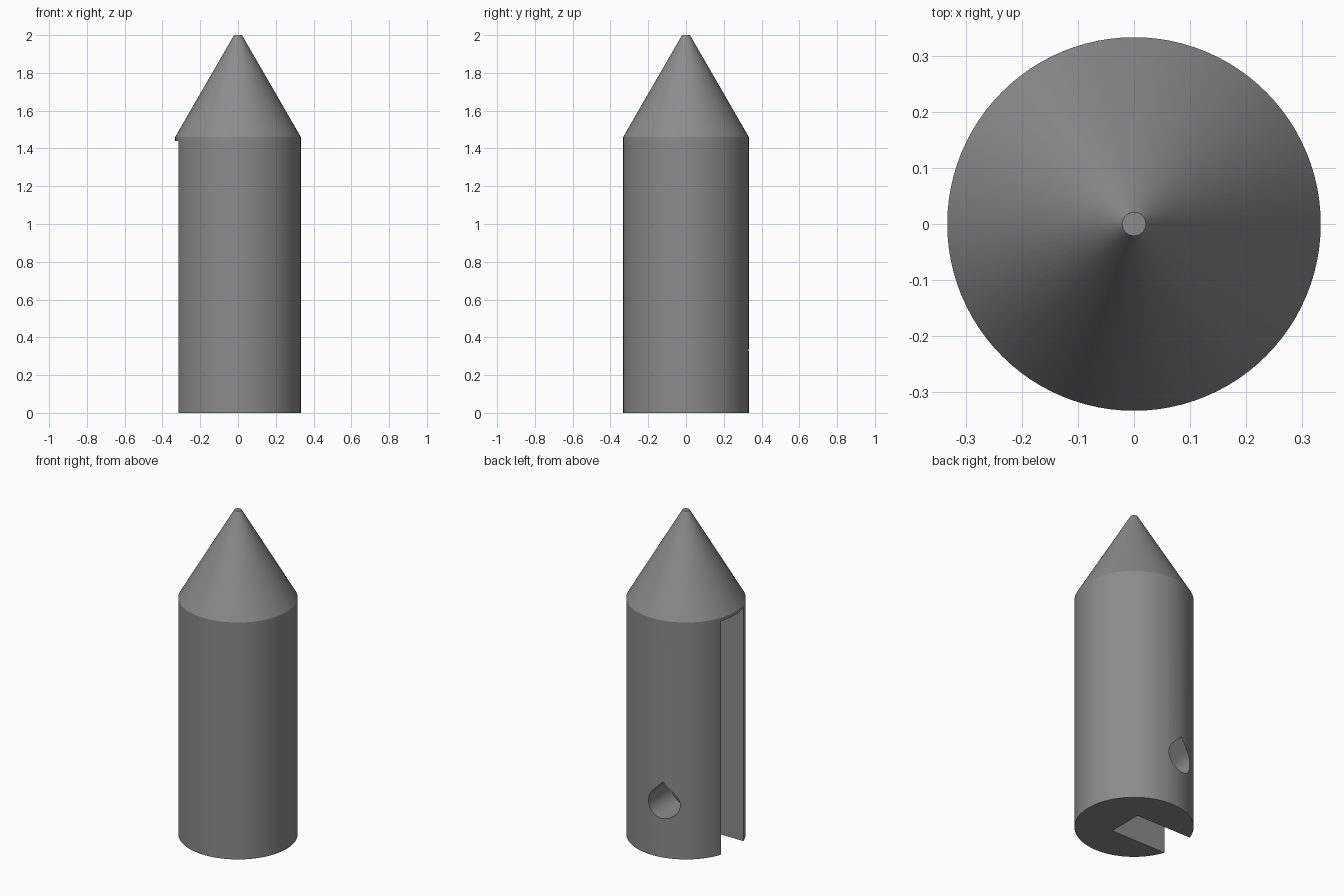
import bpy, bmesh, math

if "Cube" in bpy.data.objects:
    bpy.data.objects.remove(bpy.data.objects["Cube"])

SEGS = 96
R, RIM_Z, TIP_R, TOP = 0.333, 1.46, 0.021, 2.0

grey = bpy.data.materials.new("plain grey")
grey.diffuse_color = (0.26, 0.26, 0.26, 1)
grey.use_nodes = True
grey.node_tree.nodes["Principled BSDF"].inputs["Base Color"].default_value = grey.diffuse_color


def add_object(name, bm):
    bmesh.ops.recalc_face_normals(bm, faces=bm.faces)
    mesh = bpy.data.meshes.new(name)
    bm.to_mesh(mesh)
    bm.free()
    obj = bpy.data.objects.new(name, mesh)
    bpy.context.collection.objects.link(obj)
    mesh.materials.append(grey)
    return obj


def prism(name, points, offset):
    """Extrude a closed outline along the offset vector."""
    bm = bmesh.new()
    face = bm.faces.new([bm.verts.new(p) for p in points])
    ext = bmesh.ops.extrude_face_region(bm, geom=[face])
    verts = [v for v in ext["geom"] if isinstance(v, bmesh.types.BMVert)]
    bmesh.ops.translate(bm, verts=verts, vec=offset)
    return add_object(name, bm)


# Round body with a pointed, slightly blunt top
bm = bmesh.new()
rings = []
for r, z in ((R, 0), (R, RIM_Z), (TIP_R, TOP)):
    rings.append([bm.verts.new((r * math.cos(2 * math.pi * i / SEGS),
                                r * math.sin(2 * math.pi * i / SEGS), z))
                  for i in range(SEGS)])
for low, high in zip(rings, rings[1:]):
    for i in range(SEGS):
        j = (i + 1) % SEGS
        bm.faces.new((low[i], low[j], high[j], high[i]))
bm.faces.new(rings[0][::-1])
bm.faces.new(rings[-1])
body = add_object("pointed_body", bm)

# Long square slot, open on the left side and at the bottom
W = 0.11
slot = prism("slot_cutter", [(-0.5, -W, -0.1), (0.066, -W, -0.1),
                             (0.066, W, -0.1), (-0.5, W, -0.1)], (0, 0, 1.54))

# Teardrop hole from the back into the slot
HX, HZ, HR = -0.07, 0.333, 0.093
arc = [math.radians(135 + 270 * i / 36) for i in range(37)]
drop = [(HX + HR * math.cos(a), 0, HZ + HR * math.sin(a)) for a in arc]
drop.append((HX, 0, HZ + HR * math.sqrt(2)))
hole = prism("hole_cutter", drop, (0, 0.5, 0))

# Cut the slot and hole
bpy.context.view_layer.objects.active = body
body.select_set(True)
for cutter in (slot, hole):
    mod = body.modifiers.new(cutter.name, "BOOLEAN")
    mod.operation = "DIFFERENCE"
    mod.solver = "EXACT"
    mod.object = cutter
    bpy.ops.object.modifier_apply(modifier=mod.name)
    bpy.data.objects.remove(cutter)

bpy.ops.object.shade_smooth_by_angle(angle=math.radians(25))
